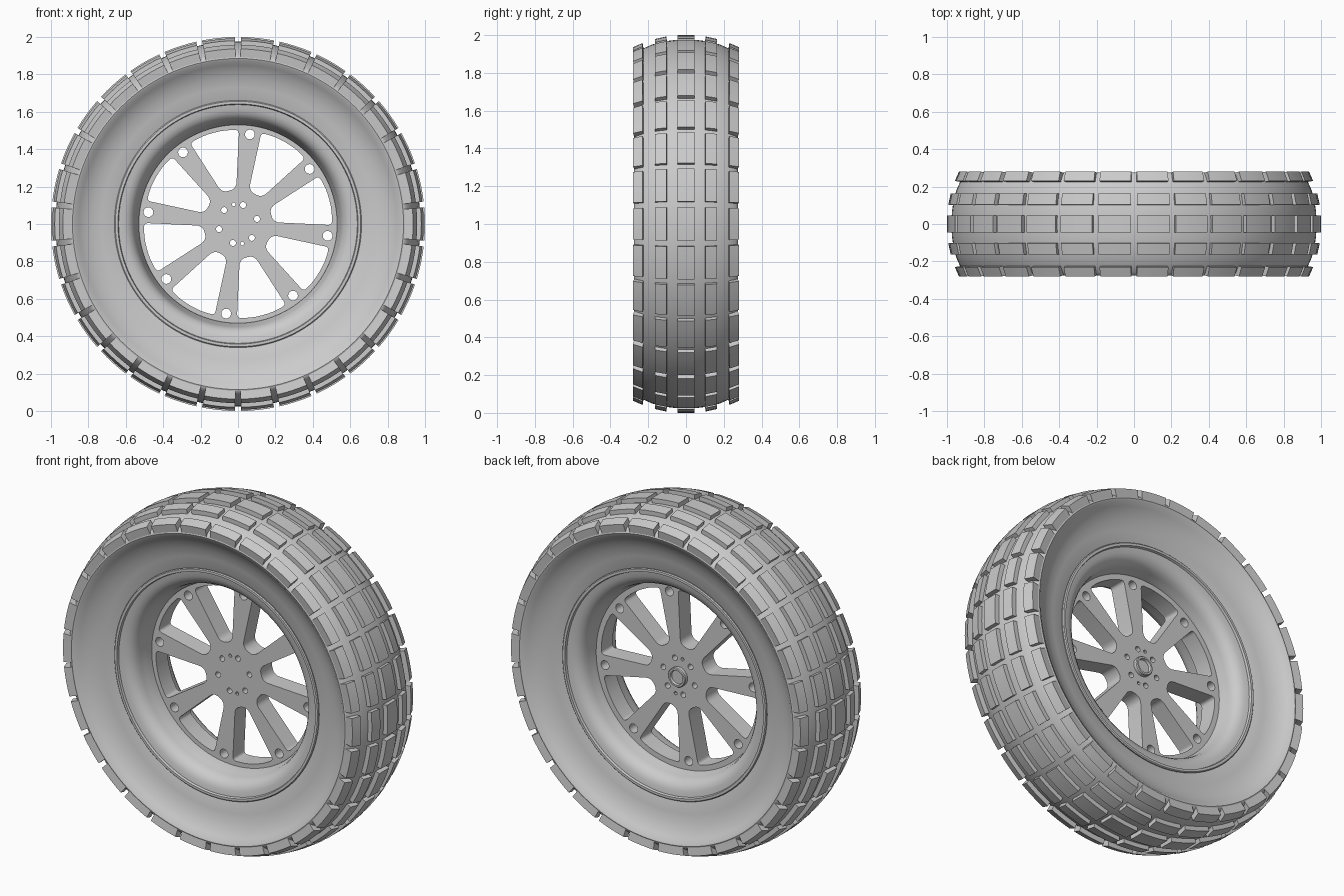
import bpy, bmesh
from math import sin, cos, pi, radians
from mathutils import Vector, Matrix

cube = bpy.data.objects.get("Cube")
if cube:
    bpy.data.objects.remove(cube, do_unlink=True)

grey = bpy.data.materials.new("plain_grey")
grey.use_nodes = True
grey.diffuse_color = (0.6, 0.6, 0.6, 1)
grey.node_tree.nodes["Principled BSDF"].inputs["Base Color"].default_value = grey.diffuse_color


def finish(name, mesh, angle=30):
    """Link a mesh as a named object with smooth shading and sharp edges."""
    obj = bpy.data.objects.new(name, mesh)
    bpy.context.collection.objects.link(obj)
    mesh.materials.clear()
    mesh.materials.append(grey)
    bpy.ops.object.select_all(action='DESELECT')
    obj.select_set(True)
    bpy.context.view_layer.objects.active = obj
    bpy.ops.object.shade_smooth_by_angle(angle=radians(angle))
    return obj


def wheel_point(r, angle, y):
    return Vector((r * sin(angle), y, 1 + r * cos(angle)))


def from_bmesh(name, bm):
    bmesh.ops.remove_doubles(bm, verts=bm.verts, dist=1e-5)
    bmesh.ops.recalc_face_normals(bm, faces=bm.faces)
    mesh = bpy.data.meshes.new(name)
    bm.to_mesh(mesh)
    bm.free()
    return finish(name, mesh)


def lathe(name, profile, steps=120):
    """Revolve a closed (radius, y) profile about the axle."""
    bm = bmesh.new()
    rings = [[bm.verts.new(wheel_point(r, 2 * pi * i / steps, y)) for r, y in profile]
             for i in range(steps)]
    n = len(profile)
    for i, ring in enumerate(rings):
        nxt = rings[(i + 1) % steps]
        for j in range(n):
            k = (j + 1) % n
            bm.faces.new((ring[j], ring[k], nxt[k], nxt[j]))
    return from_bmesh(name, bm)


def both_sides(half):
    """Mirror a half profile, given from the middle plane outward and back."""
    return half + [(r, -y) for r, y in reversed(half) if y > 0]


# Tyre: rounded crown, soft shoulder, dished sidewall
tyre = [(0.976, 0), (0.974, 0.06), (0.966, 0.12), (0.95, 0.18), (0.93, 0.225),
        (0.908, 0.26), (0.895, 0.272), (0.885, 0.275), (0.873, 0.27),
        (0.85, 0.25), (0.82, 0.23), (0.78, 0.212), (0.73, 0.199), (0.66, 0.19),
        (0.62, 0.17), (0.62, 0)]
lathe("tyre", both_sides(tyre))

# Rim: thin bead lip, dish and barrel
rim = [(0.635, 0), (0.64, 0.185), (0.657, 0.185), (0.661, 0.198), (0.656, 0.203),
       (0.642, 0.203), (0.638, 0.19), (0.61, 0.186), (0.588, 0.178), (0.57, 0.164),
       (0.557, 0.145), (0.549, 0.12), (0.543, 0.085), (0.53, 0.05), (0.53, 0)]
lathe("rim", both_sides(rim))

# Tread: five rows of raised blocks
BLOCKS, SEGMENTS, HALF = 30, 4, radians(5.1)


def tread_row(name, section):
    bm = bmesh.new()
    for b in range(BLOCKS):
        middle = 2 * pi * (b + 0.5) / BLOCKS
        rings = [[bm.verts.new(wheel_point(r, middle + HALF * (2 * s / SEGMENTS - 1), y))
                  for r, y in section] for s in range(SEGMENTS + 1)]
        for a, c in zip(rings, rings[1:]):
            for j in range(4):
                k = (j + 1) % 4
                bm.faces.new((a[j], a[k], c[k], c[j]))
        bm.faces.new(rings[0])
        bm.faces.new(rings[-1])
    from_bmesh(name, bm)


tread_row("centre_tread", [(0.96, -0.047), (1, -0.045), (1, 0.045), (0.96, 0.047)])
for side, label in ((-1, "front"), (1, "back")):
    middle_row = [(0.95, 0.1), (0.993, 0.103), (0.98, 0.163), (0.94, 0.163)]
    outer_row = [(0.91, 0.222), (0.958, 0.23), (0.936, 0.28), (0.89, 0.273)]
    for row, section in (("middle", middle_row), ("outer", outer_row)):
        tread_row(f"{label}_{row}_tread", [(r, side * y) for r, y in section])


# Spoked disc: flat outline with cut-outs, extruded
def polar(r, a):
    return Vector((r * cos(a), r * sin(a)))


def circle(r, centre=Vector((0, 0)), n=24):
    return [centre + polar(r, 2 * pi * i / n) for i in range(n)]


def fillet(before, corner, after, size, n=6):
    p = corner + (before - corner).normalized() * size
    q = corner + (after - corner).normalized() * size
    return [p.lerp(corner, t / n).lerp(corner.lerp(q, t / n), t / n) for t in range(n + 1)]


def window(a):
    """Opening between the spoke at angle a and the next one."""
    b = a + pi / 4
    left, right = polar(1, a + pi / 2), polar(1, b - pi / 2)
    in_a, in_b = polar(0.185, a) + left * 0.034, polar(0.185, b) + right * 0.034
    out_a, out_b = polar(0.5, a) + left * 0.06, polar(0.5, b) + right * 0.06
    rim_arc = [polar(0.505, a + pi / 4 * t / 12) for t in range(4, 9)]
    return (fillet(in_b, in_a, out_a, 0.036) + fillet(in_a, out_a, rim_arc[0], 0.025)
            + rim_arc + fillet(rim_arc[-1], out_b, in_b, 0.025)
            + fillet(out_b, in_b, in_a, 0.036))


outlines = [circle(0.545, n=96)]
for i in range(8):
    angle = radians(-7.5 + 45 * i)
    outlines += [window(angle), circle(0.026, polar(0.483, angle))]
outlines += [circle(0.016, polar(0.105, radians(15 + 60 * i)), 16) for i in range(6)]
outlines += [circle(0.01, polar(0.107, radians(a)), 12) for a in (102, -78)]

curve = bpy.data.curves.new("disc_outline", 'CURVE')
curve.dimensions = '2D'
curve.fill_mode = 'BOTH'
curve.extrude = 0.0525
for outline in outlines:
    spline = curve.splines.new('POLY')
    spline.points.add(len(outline) - 1)
    for point, co in zip(spline.points, outline):
        point.co = (co.x, co.y, 0, 1)
    spline.use_cyclic_u = True
helper = bpy.data.objects.new("disc_outline", curve)
bpy.context.collection.objects.link(helper)
depsgraph = bpy.context.evaluated_depsgraph_get()
disc = bpy.data.meshes.new_from_object(helper.evaluated_get(depsgraph))
bpy.data.objects.remove(helper, do_unlink=True)
disc.transform(Matrix.Translation((0, 0.0125, 1)) @ Matrix.Rotation(pi / 2, 4, 'X'))
bm = bmesh.new()
bm.from_mesh(disc)
bmesh.ops.remove_doubles(bm, verts=bm.verts, dist=1e-5)
bmesh.ops.recalc_face_normals(bm, faces=bm.faces)
bm.to_mesh(disc)
bm.free()
finish("spoked_disc", disc)

# Hub boss with a recessed centre, on the back only
lathe("hub_boss", [(0.056, 0.05), (0.056, 0.085), (0.052, 0.09), (0.042, 0.09),
                   (0.039, 0.075), (0.001, 0.075), (0.001, 0.05)], 40)
